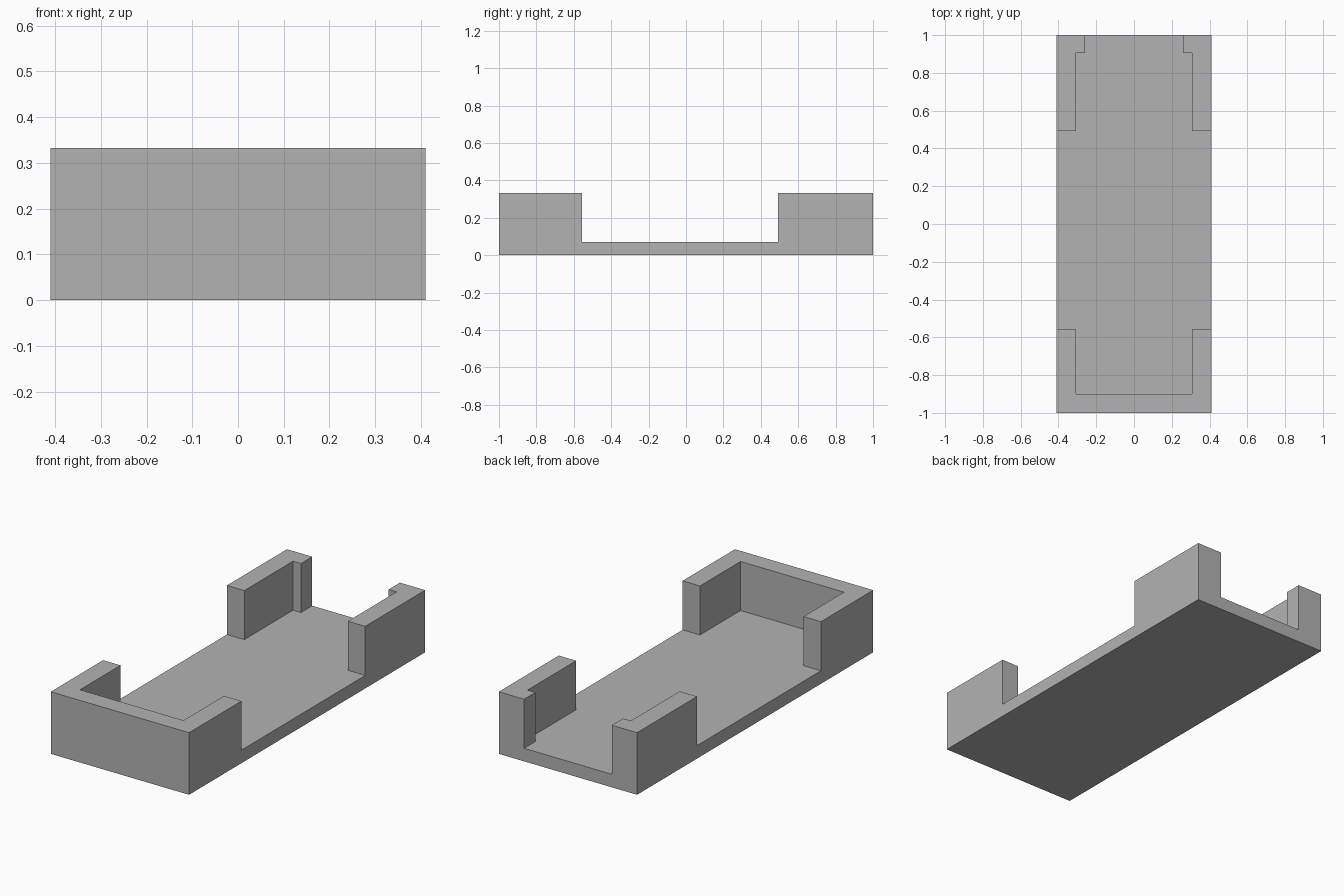
import bpy
import bmesh

HALF_WIDTH, HALF_LENGTH, HEIGHT, FLOOR = 0.41, 1.0, 0.333, 0.07

default_cube = bpy.data.objects.get("Cube")
if default_cube:
    bpy.data.objects.remove(default_cube, do_unlink=True)

# Single matte grey
grey = bpy.data.materials.new("plain grey")
grey.use_nodes = True
colour = (0.45, 0.45, 0.45, 1.0)
grey.diffuse_color = colour
grey.node_tree.nodes["Principled BSDF"].inputs["Base Color"].default_value = colour


def prism(name, outline, bottom, top):
    """Extrude a flat outline into a solid."""
    bm = bmesh.new()
    base = bm.faces.new([bm.verts.new((x, y, bottom)) for x, y in outline])
    result = bmesh.ops.extrude_face_region(bm, geom=[base], use_keep_orig=True)
    raised = [v for v in result["geom"] if isinstance(v, bmesh.types.BMVert)]
    bmesh.ops.translate(bm, verts=raised, vec=(0, 0, top - bottom))
    bmesh.ops.recalc_face_normals(bm, faces=bm.faces)
    mesh = bpy.data.meshes.new(name)
    bm.to_mesh(mesh)
    bm.free()
    mesh.materials.append(grey)
    obj = bpy.data.objects.new(name, mesh)
    bpy.context.collection.objects.link(obj)
    return obj


def mirrored(half):
    """Complete an outline from its left half."""
    return half + [(-x, y) for x, y in reversed(half)]


# Solid block for the floor and the walls
tray = prism("open_tray", mirrored([(HALF_WIDTH, -HALF_LENGTH), (HALF_WIDTH, HALF_LENGTH)]), 0, HEIGHT)

# Pocket with wide side openings and a narrower back opening between lips
pocket = prism("pocket_cutter", mirrored([
    (0.307, -0.9), (0.307, -0.557), (0.5, -0.557), (0.5, 0.492),
    (0.307, 0.492), (0.307, 0.905), (0.26, 0.905), (0.26, 1.1),
]), FLOOR, HEIGHT + 0.1)
pocket.hide_render = True

cut = tray.modifiers.new("pocket", 'BOOLEAN')
cut.operation = 'DIFFERENCE'
cut.solver = 'EXACT'
cut.object = pocket
bpy.context.view_layer.objects.active = tray
bpy.ops.object.modifier_apply(modifier=cut.name)
bpy.data.objects.remove(pocket, do_unlink=True)
